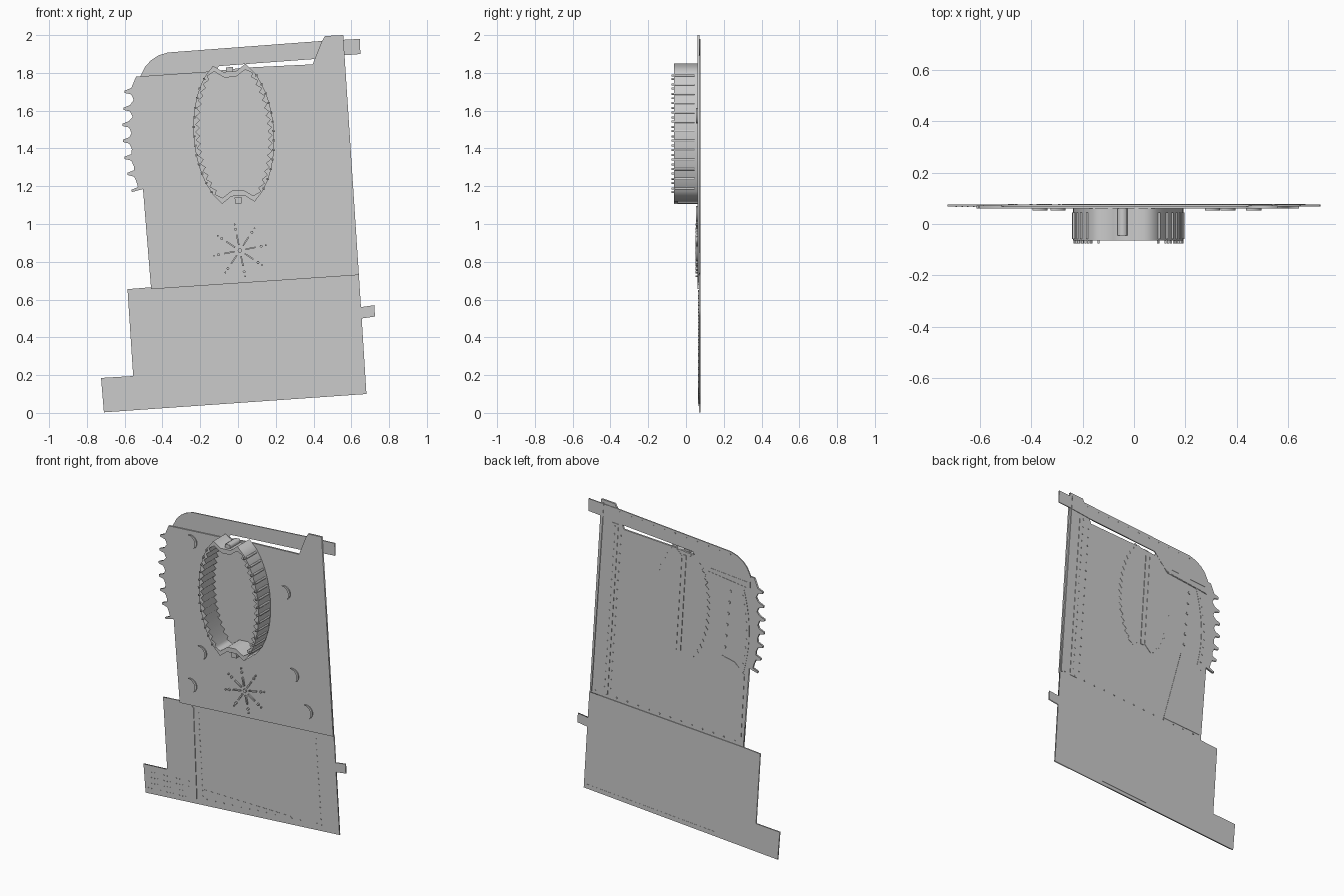
import bpy
from math import pi, cos, sin, sqrt, hypot

if "Cube" in bpy.data.objects:
    bpy.data.objects.remove(bpy.data.objects["Cube"])


def plate(name, loops, y0, y1):
    """Flat part: closed (x, z) loops filled (inner loops cut holes), thick from y0 to y1."""
    cu = bpy.data.curves.new(name, 'CURVE')
    cu.dimensions = '2D'
    cu.fill_mode = 'BOTH'
    cu.extrude = abs(y1 - y0) / 2
    for loop in loops:
        sp = cu.splines.new('POLY')
        sp.points.add(len(loop) - 1)
        for p, (x, z) in zip(sp.points, loop):
            p.co = (x, z, 0, 1)
        sp.use_cyclic_u = True
    ob = bpy.data.objects.new(name, cu)
    bpy.context.collection.objects.link(ob)
    ob.location.y = (y0 + y1) / 2
    ob.rotation_euler.x = pi / 2
    bpy.ops.object.select_all(action='DESELECT')
    ob.select_set(True)
    bpy.context.view_layer.objects.active = ob
    bpy.ops.object.convert(target='MESH')
    return bpy.context.object


def dot(x, z, r=0.005):
    return [(x + r * cos(i * pi / 3), z + r * sin(i * pi / 3)) for i in range(6)]


def row(a, b, n, r=0.005):
    return [dot(a[0] + (b[0] - a[0]) * i / (n - 1), a[1] + (b[1] - a[1]) * i / (n - 1), r)
            for i in range(n)]


def band(a, b, w):
    """Thin rectangle along a line."""
    dx, dz = b[0] - a[0], b[1] - a[1]
    d = hypot(dx, dz)
    nx, nz = -dz / d * w / 2, dx / d * w / 2
    return [(a[0] + nx, a[1] + nz), (b[0] + nx, b[1] + nz),
            (b[0] - nx, b[1] - nz), (a[0] - nx, a[1] - nz)]


def arc(x, z, r, a0, a1, w, n=10):
    """Crescent, thick in the middle."""
    ang = [a0 + (a1 - a0) * i / n for i in range(n + 1)]
    out = [(x + r * cos(a), z + r * sin(a)) for a in ang]
    inn = [(x + (r - w * (0.2 + sin(pi * i / n))) * cos(a), z + (r - w * (0.2 + sin(pi * i / n))) * sin(a))
           for i, a in enumerate(ang)]
    return out + inn[::-1]


# Lower panel with its foot and side tab
plate('lower_panel', [[(-.71, .003), (.68, .10), (.655, .50), (.725, .51), (.722, .57), (.651, .56),
                       (.64, .73), (-.46, .665), (-.585, .655), (-.555, .195), (-.725, .185)]], .068, .076)
plate('lower_seam', [band((-.37, .65), (-.345, .05), .01)], .064, .07)
plate('lower_crease', [[(-.29, .135), (.34, .128), (-.02, .105)]], .067, .07)
plate('lower_rivets', row((-.33, .62), (-.30, .09), 16, .004) + row((.51, .68), (.55, .13), 16, .004)
      + row((-.27, .075), (.52, .13), 14, .004), .065, .07)
plate('foot_studs', [d for k in range(4) for d in
                     row((-.69, .04 + .035 * k), (-.40, .055 + .035 * k), 14, .003)], .066, .07)
plate('lower_back_lip', [band((-.28, .06), (.665, .125), .006)], .074, .077)

# Upper panel, scalloped on its left edge
spike_z = [1.70, 1.61, 1.525, 1.44, 1.35, 1.265, 1.175]
spike_tip = [-.60, -.606, -.612, -.61, -.60, -.585, -.565]
left = []
for i, (z, t) in enumerate(zip(spike_z, spike_tip)):
    left += [(t + .035, z + .02), (t, z + .006), (t, z - .006), (t + .035, z - .014)]
    if i < 6:
        left.append((t + .048, z - .043))
left[-2:] = [(-.562, 1.169), (-.503, 1.185)]
plate('upper_panel', [[(-.54, 1.78)] + left +
                      [(-.46, .655), (.64, .73), (.557, 2.0), (.46, 1.995), (.443, 1.965),
                       (.395, 1.845), (.04, 1.828), (-.14, 1.808)]], .060, .072)

# Top strip behind the panel, with rounded corner and side tab
plate('top_strip', [[(-.51, 1.69), (-.515, 1.785), (-.49, 1.835), (-.46, 1.867), (-.42, 1.893),
                     (-.37, 1.908), (.43, 1.968), (.645, 1.98), (.648, 1.90), (.56, 1.893),
                     (.40, 1.873), (.03, 1.846), (-.10, 1.836), (-.13, 1.80), (-.2, 1.725)]], .068, .075)

# Toothed oval ring, tilted like the panel
TC, TS = cos(-.066), sin(.066)


def P(u, v):
    return (-.022 + u * TC - v * TS, 1.478 + u * TS + v * TC)


def width(v):
    return .213 * sqrt(1 - (v / .40) ** 2)


vs = [-.366 + .732 * i / 14 for i in range(15)]
outer = [P(width(v), v) for v in vs] + [P(.035, .33), P(-.035, .33)]
outer += [P(-width(v), v) for v in vs[::-1]] + [P(-.035, -.33), P(.035, -.33)]


def zigzag(scale, half):
    tv = [-half + 2 * half * i / 32 for i in range(33)]
    return [(width(v) - (.012 if i % 2 else .034) * scale, v) for i, v in enumerate(tv)]


zz = zigzag(1, .335)
inner = [P(u, v) for u, v in zz] + [P(.03, .30), P(-.03, .30)]
inner += [P(-u, v) for u, v in zz[::-1]] + [P(-.03, -.30), P(.03, -.30)]
plate('toothed_ring', [outer, inner], -.064, .061)

# Ribs and front nubs around the ring
ribs, nubs = [], []
for s in (-1, 1):
    for i in range(13):
        v = -.30 + .05 * i
        w = width(v)
        ribs.append([P(s * (w - .006), v - .006), P(s * (w + .004), v - .006),
                     P(s * (w + .004), v + .006), P(s * (w - .006), v + .006)])
        nubs.append([P(s * (w - .009), v - .005), P(s * (w - .001), v - .005),
                     P(s * (w - .001), v + .005), P(s * (w - .009), v + .005)])
plate('ring_ribs', ribs, -.058, .045)
plate('ring_nubs', nubs, -.076, -.063)
plate('ring_clasps', [[P(u, s * .345 + v) for u, v in
                       ((-.018, -.025), (.018, -.025), (.018, .008), (-.018, .008))] for s in (-1, 1)],
      -.045, .061)

# Back of the oval: two toothed halves and a centre strip
half = zigzag(1, .35)
plate('oval_back_halves', [[P(s * u, v) for u, v in half] + [P(s * .02, .31), P(s * .02, -.31)]
                           for s in (-1, 1)], .070, .074)
plate('oval_back_strip', [band(P(0, -.32), P(0, .32), .022)], .070, .0755)

# Raised crescents and rosette on the front of the upper panel
plate('crescents', [arc(x, z, .045, -1.0, 1.9, .012) for x, z in
                    ((-.38, 1.72), (.29, 1.57), (-.31, 1.02), (.35, 1.05), (-.38, .79), (.45, .84))],
      .053, .062)
rosette = []
for k in range(8):
    a = k * pi / 4 + .2
    c, s = cos(a), sin(a)
    rosette.append(band((.01 + .03 * c, .86 + .03 * s), (.01 + .085 * c, .86 + .085 * s), .008))
    rosette += [dot(.01 + .115 * c, .86 + .115 * s, .008), dot(.01 + .14 * c, .86 + .14 * s, .005)]
plate('rosette', rosette + [dot(.01, .86, .012)], .050, .062)

# Back framing: edge strips, corner plates and rivets
curve = [(-.41 - .075 * sin(pi * (.15 + .7 * i / 10)), 1.15 + .055 * i) for i in range(11)]
plate('back_right_strip', [band((.457, 1.87), (.536, .74), .05)], .071, .0745)
plate('back_edge_lip', [band((.54, 1.98), (.628, .74), .008)], .071, .077)
plate('back_curved_strip', [[(x - .02, z) for x, z in curve] + [(x + .02, z) for x, z in curve[::-1]]],
      .071, .074)
plate('back_corner_plate', [[(-.307, 1.22), (-.40, 1.20), (-.47, 1.135), (-.445, .70), (-.17, .715)]],
      .071, .0742)
plate('back_bracket', [band((-.2, 1.735), (-.49, 1.70), .012), band((-.23, 1.76), (-.49, 1.74), .008)],
      .073, .0765)
plate('back_rivets', row((-.37, 1.89), (.42, 1.95), 11) + row((-.40, .69), (.60, .75), 14)
      + row((.457, 1.85), (.533, .79), 22) + row((.415, 1.80), (.49, .79), 18, .004)
      + row((-.37, 1.65), (-.33, 1.28), 6, .009) + [dot(x, z) for x, z in curve[1:-1]], .071, .077)
